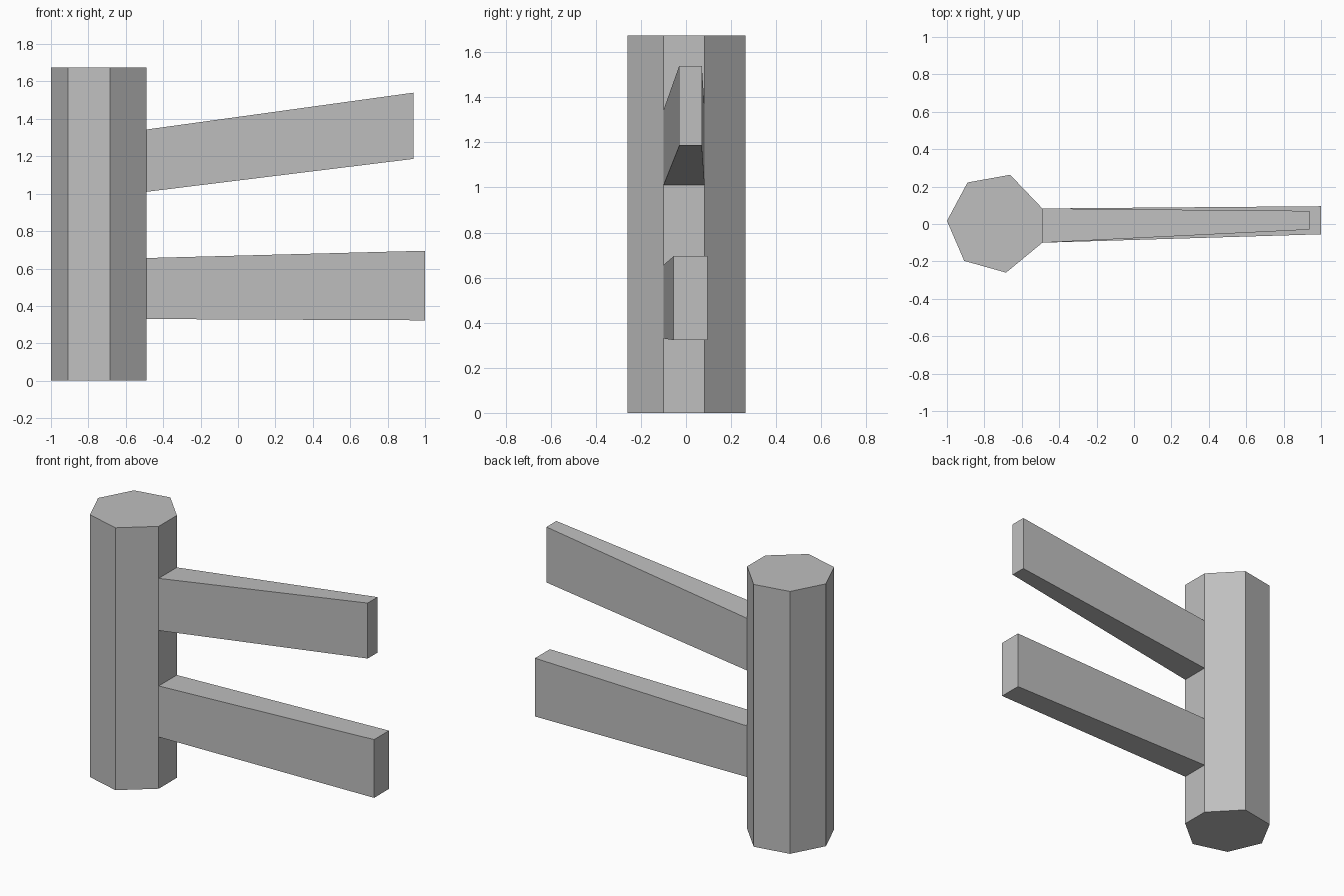
import bpy
import bmesh

cube = bpy.data.objects.get("Cube")
if cube:
    bpy.data.objects.remove(cube, do_unlink=True)

grey = bpy.data.materials.new("plain_grey")
grey.use_nodes = True
colour = (0.52, 0.52, 0.52, 1)
grey.diffuse_color = colour
for node in grey.node_tree.nodes:
    if node.type == 'BSDF_PRINCIPLED':
        node.inputs["Base Color"].default_value = colour


def loft(name, start, end, cap_start=True):
    """Join two matching outlines with flat sides and end caps."""
    bm = bmesh.new()
    a = [bm.verts.new(p) for p in start]
    b = [bm.verts.new(p) for p in end]
    for i in range(len(a)):
        j = (i + 1) % len(a)
        bm.faces.new((a[i], a[j], b[j], b[i]))
    bm.faces.new(b)
    # A temporary cap keeps the normals consistent on open-ended parts
    cap = bm.faces.new(a[::-1])
    bmesh.ops.recalc_face_normals(bm, faces=bm.faces[:])
    if not cap_start:
        bm.faces.remove(cap)
    mesh = bpy.data.meshes.new(name)
    bm.to_mesh(mesh)
    bm.free()
    mesh.materials.append(grey)
    obj = bpy.data.objects.new(name, mesh)
    bpy.context.collection.objects.link(obj)
    return obj


def section(x, y0, y1, z0, z1):
    return [(x, y0, z0), (x, y1, z0), (x, y1, z1), (x, y0, z1)]


# Seven-sided upright post
outline = [(-1, 0.017), (-0.89, 0.222), (-0.662, 0.263), (-0.49, 0.083),
           (-0.49, -0.1), (-0.684, -0.26), (-0.908, -0.197)]
loft("post", [(x, y, 0) for x, y in outline], [(x, y, 1.675) for x, y in outline])

# Tapered rails growing out of the flat side of the post
loft("lower_rail", section(-0.49, -0.1, 0.083, 0.33, 0.656),
     section(1, -0.055, 0.095, 0.323, 0.695), cap_start=False)
loft("upper_rail", section(-0.49, -0.1, 0.083, 1.01, 1.343),
     section(0.937, -0.03, 0.07, 1.186, 1.54), cap_start=False)
